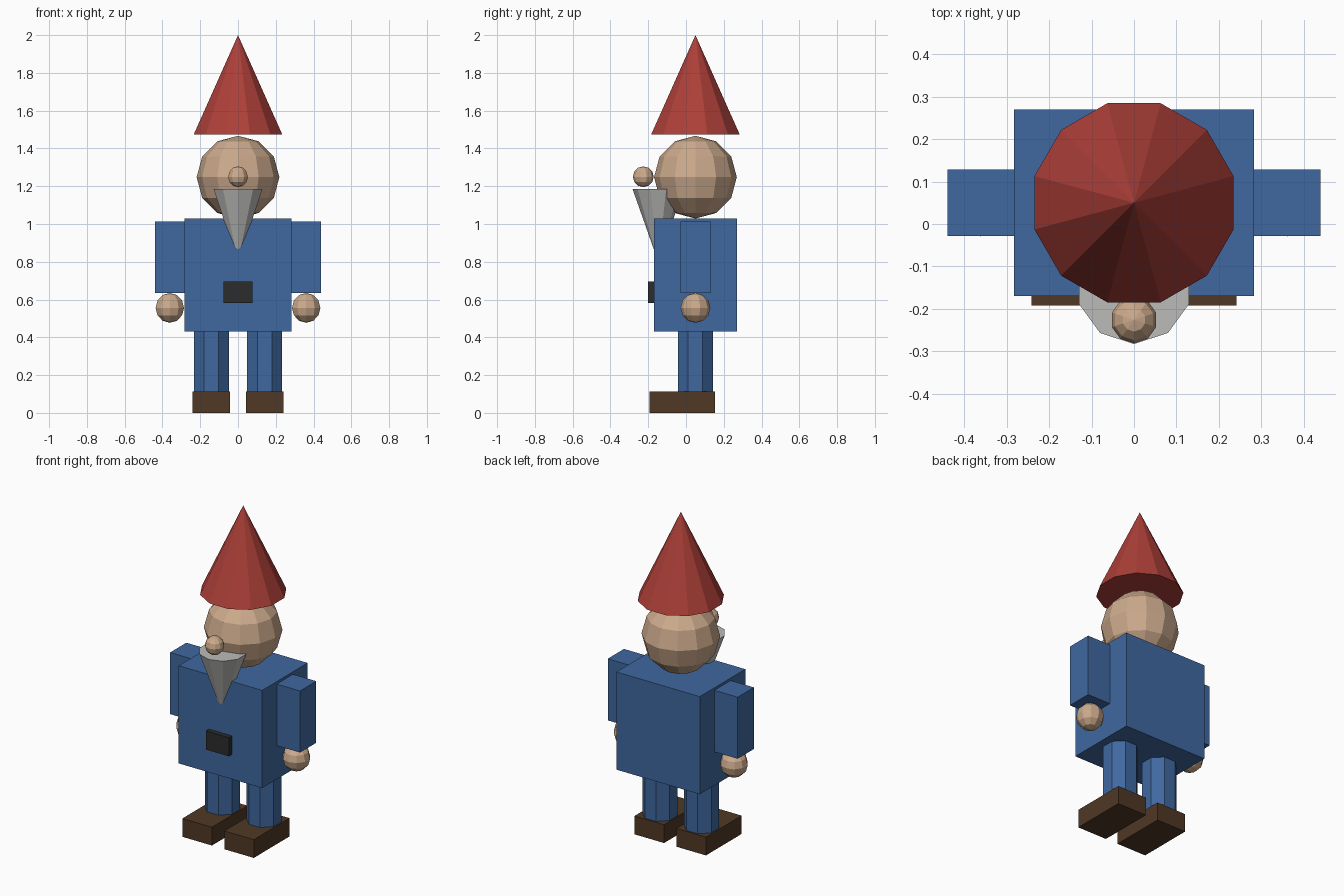
import bpy
import math

old = bpy.data.objects.get("Cube")
if old:
    bpy.data.objects.remove(old, do_unlink=True)


def material(name, rgb):
    mat = bpy.data.materials.new(name)
    mat.use_nodes = True
    mat.diffuse_color = (*rgb, 1)
    bsdf = mat.node_tree.nodes["Principled BSDF"]
    bsdf.inputs["Base Color"].default_value = (*rgb, 1)
    bsdf.inputs["Roughness"].default_value = 0.8
    return mat


BLUE = material("blue cloth", (0.05, 0.14, 0.35))
RED = material("red felt", (0.42, 0.05, 0.04))
SKIN = material("skin", (0.6, 0.4, 0.26))
GREY = material("grey beard", (0.5, 0.5, 0.49))
BROWN = material("brown leather", (0.08, 0.04, 0.018))
BLACK = material("black buckle", (0.025, 0.025, 0.025))

MID = 0.05  # depth of the body's centre line


def finish(name, mat):
    obj = bpy.context.object
    obj.name = name
    obj.data.name = name
    obj.data.materials.append(mat)
    return obj


def box(name, mat, centre, size):
    bpy.ops.mesh.primitive_cube_add(size=1, location=centre)
    bpy.context.object.scale = size
    bpy.ops.object.transform_apply(location=False, rotation=False, scale=True)
    return finish(name, mat)


def ball(name, mat, centre, radius, segments, rings):
    bpy.ops.mesh.primitive_uv_sphere_add(
        segments=segments, ring_count=rings, radius=radius, location=centre)
    return finish(name, mat)


def cone(name, mat, xy, z0, z1, r0, r1, sides, turn=0):
    bpy.ops.mesh.primitive_cone_add(
        vertices=sides, radius1=r0, radius2=r1, depth=z1 - z0,
        location=(*xy, (z0 + z1) / 2), rotation=(0, 0, math.radians(turn)))
    return finish(name, mat)


# Torso and belt buckle
box("torso", BLUE, (0, MID, 0.729), (0.565, 0.44, 0.598))
box("buckle", BLACK, (0, -0.18, 0.638), (0.156, 0.04, 0.114))

# Head, nose, beard and hat
ball("head", SKIN, (0, MID, 1.248), 0.219, 12, 6)
ball("nose", SKIN, (0, -0.226, 1.25), 0.055, 10, 6)
cone("beard", GREY, (0, -0.147), 0.80, 1.185, 0, 0.136, 10)
cone("hat", RED, (0, MID), 1.473, 2.0, 0.243, 0, 12, 15)

# Limbs on both sides
for side, s in (("left", 1), ("right", -1)):
    box(side + "_arm", BLUE, (s * 0.361, MID, 0.824), (0.158, 0.157, 0.377))
    ball(side + "_hand", SKIN, (s * 0.361, MID, 0.556), 0.079, 10, 6)
    cone(side + "_leg", BLUE, (s * 0.141, MID), 0.10, 0.44, 0.1, 0.1, 8, 22.5)
    box(side + "_shoe", BROWN, (s * 0.142, -0.02, 0.056), (0.2, 0.345, 0.112))
